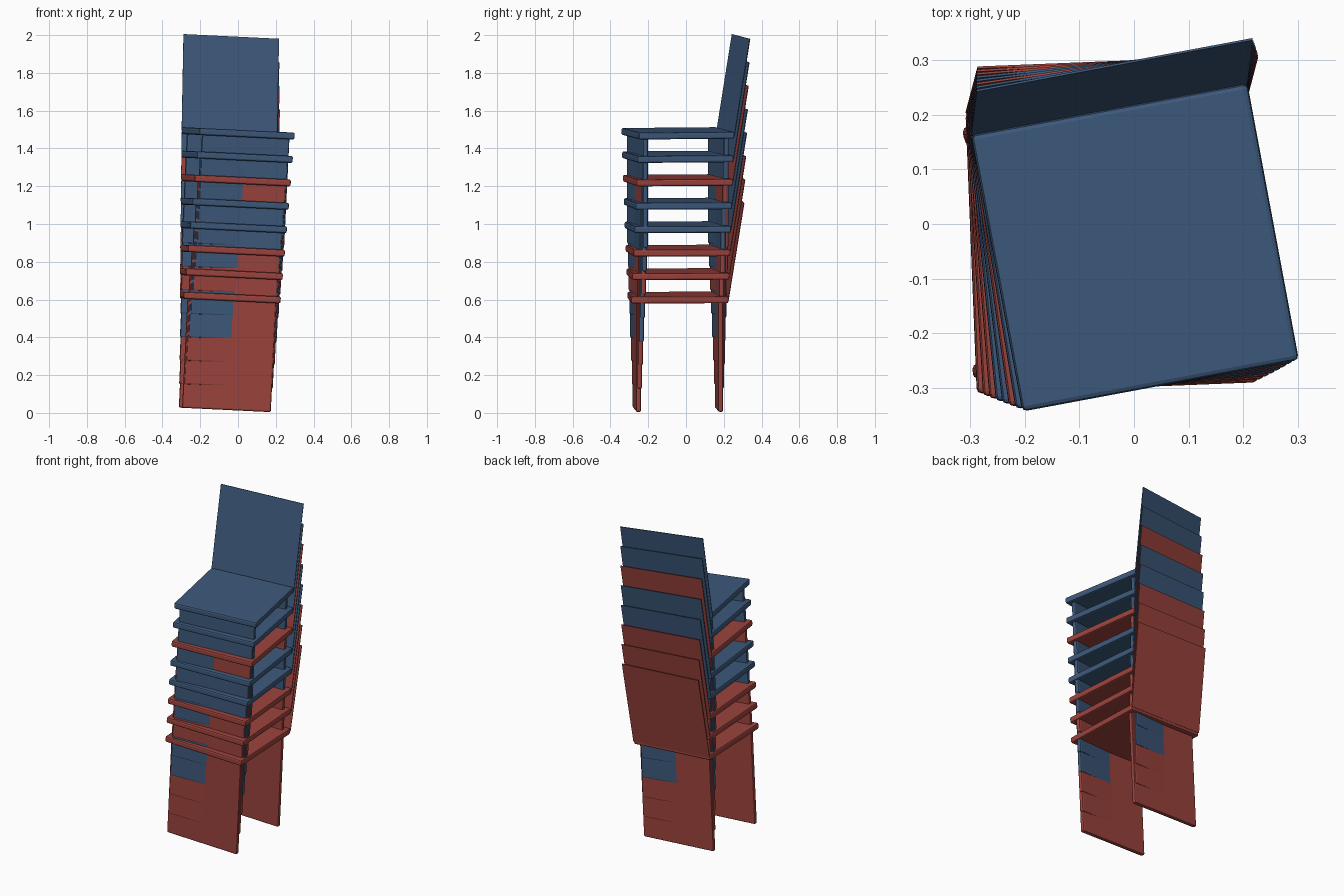
import bpy, bmesh, math
from mathutils import Matrix

if "Cube" in bpy.data.objects:
    bpy.data.objects.remove(bpy.data.objects["Cube"])


def material(name, rgb):
    m = bpy.data.materials.new(name)
    m.diffuse_color = (*rgb, 1)
    m.use_nodes = True
    m.node_tree.nodes["Principled BSDF"].inputs["Base Color"].default_value = m.diffuse_color
    return m


red = material("brick red", (0.33, 0.056, 0.046))
blue = material("slate blue", (0.047, 0.1, 0.2))

# Chair dimensions
SEAT, SEAT_THICK, SEAT_TOP = 0.515, 0.037, 0.614
LEG_W, LEG_T, LEG_Y = 0.47, 0.026, 0.2175
BACK_H, BACK_LEAN, BACK_T = 0.492, math.radians(9.2), 0.004
STEP = 0.1243


def block(name, size, local, mat, world, bevel=0.0):
    """Box with optional softened edges, placed in the leaning stack."""
    bm = bmesh.new()
    bmesh.ops.create_cube(bm, size=1, matrix=Matrix.Diagonal((*size, 1)))
    if bevel:
        bmesh.ops.bevel(bm, geom=bm.edges[:], offset=bevel, segments=2,
                        profile=0.5, affect='EDGES')
    bm.transform(world @ local)
    me = bpy.data.meshes.new(name)
    bm.to_mesh(me)
    bm.free()
    me.materials.append(mat)
    ob = bpy.data.objects.new(name, me)
    bpy.context.collection.objects.link(ob)


def chair(world, mat):
    T = Matrix.Translation
    # Square seat
    block("seat", (SEAT, SEAT, SEAT_THICK),
          T((0, 0, SEAT_TOP - SEAT_THICK / 2)), mat, world, 0.009)
    # Full-width leg panels, front and rear
    leg_h = SEAT_TOP - SEAT_THICK / 2
    for name, side in (("front_leg_panel", -1), ("rear_leg_panel", 1)):
        block(name, (LEG_W, LEG_T, leg_h),
              T((0, side * LEG_Y, leg_h / 2)), mat, world, 0.008)
    # Thin leaning backrest hinged on the rear edge of the seat
    length = (BACK_H + SEAT_THICK / 2) / math.cos(BACK_LEAN)
    block("backrest", (SEAT, BACK_T, length),
          T((0, SEAT / 2, SEAT_TOP - SEAT_THICK / 2))
          @ Matrix.Rotation(-BACK_LEAN, 4, 'X') @ T((0, 0, length / 2)),
          mat, world)


# Stack of eight chairs, leaning sideways and twisting as it rises
lean = Matrix.Translation((-0.07, -0.043, 0.016)) @ Matrix.Rotation(math.radians(2.8), 4, 'Y')
for i, mat in enumerate((red, red, red, blue, blue, red, blue, blue)):
    spin = math.radians(2.3 + 1.18 * i)
    chair(lean @ Matrix.Translation((0, 0, i * STEP)) @ Matrix.Rotation(spin, 4, 'Z'), mat)
